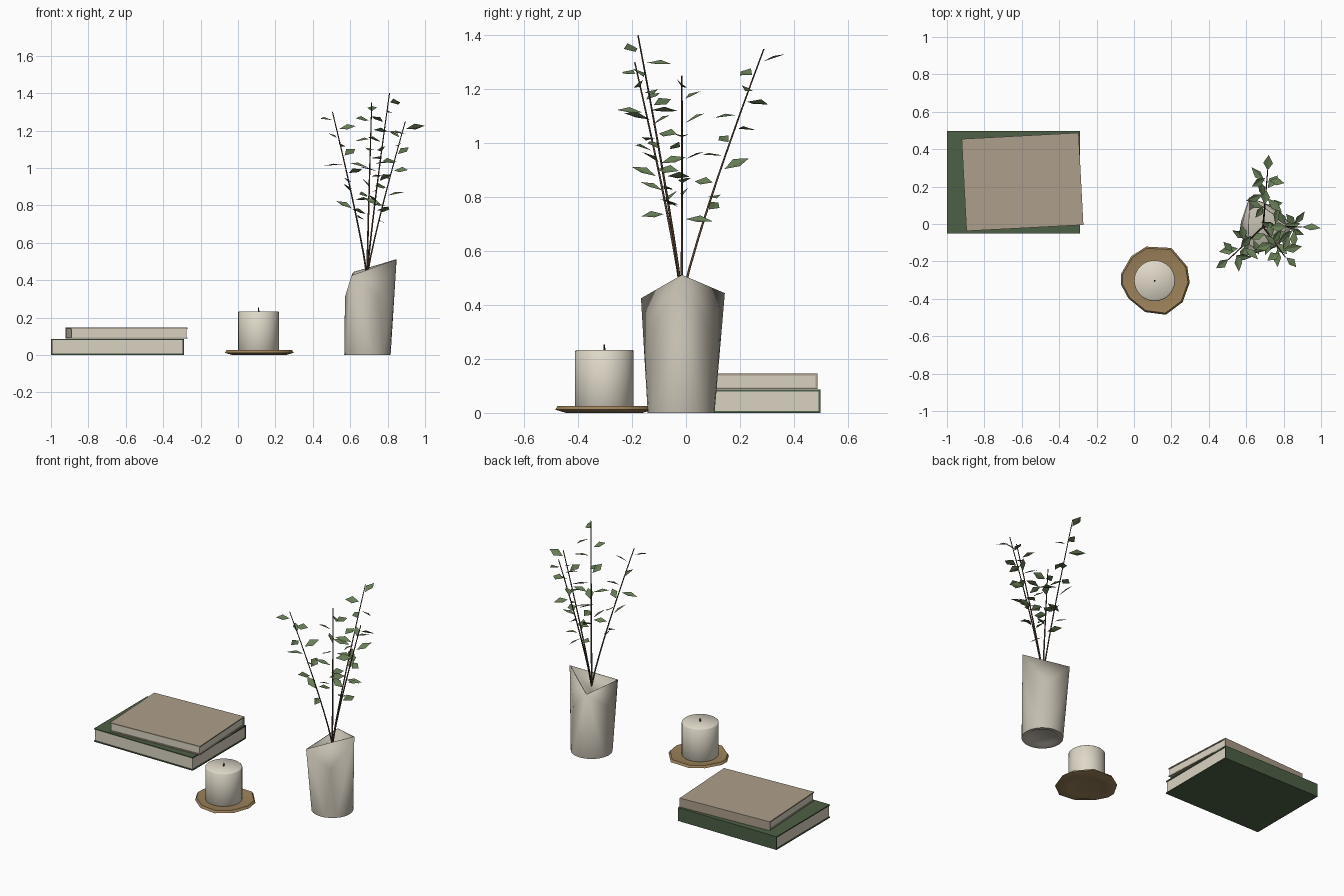
import bpy, bmesh, random
from math import sin, cos, pi, radians, atan2
from mathutils import Vector, Matrix

if "Cube" in bpy.data.objects:
    bpy.data.objects.remove(bpy.data.objects["Cube"])

random.seed(4)


def mat(name, rgb):
    m = bpy.data.materials.new(name)
    m.diffuse_color = (*rgb, 1)
    m.use_nodes = True
    m.node_tree.nodes["Principled BSDF"].inputs["Base Color"].default_value = m.diffuse_color
    return m


GREEN = mat("green_cloth", (0.075, 0.115, 0.06))
TAN = mat("tan_cloth", (0.42, 0.35, 0.26))
PAPER = mat("paper", (0.70, 0.65, 0.54))
WAX = mat("wax", (0.74, 0.69, 0.58))
WOOD = mat("wood", (0.33, 0.22, 0.10))
CLAY = mat("clay", (0.55, 0.51, 0.43))
TWIG = mat("twig", (0.09, 0.055, 0.035))
LEAF = mat("leaf", (0.14, 0.21, 0.095))
BLACK = mat("wick", (0.02, 0.02, 0.02))


def finish(bm, name, material, smooth=None):
    bmesh.ops.recalc_face_normals(bm, faces=bm.faces)
    me = bpy.data.meshes.new(name)
    bm.to_mesh(me)
    bm.free()
    ob = bpy.data.objects.new(name, me)
    bpy.context.collection.objects.link(ob)
    me.materials.append(material)
    if smooth:
        bpy.ops.object.select_all(action='DESELECT')
        ob.select_set(True)
        bpy.context.view_layer.objects.active = ob
        bpy.ops.object.shade_smooth_by_angle(angle=radians(smooth))
    return ob


def add_box(bm, lo, hi, xf):
    lo, hi = Vector(lo), Vector(hi)
    m = xf @ Matrix.Translation((lo + hi) / 2) @ Matrix.Diagonal((*(hi - lo), 1))
    bmesh.ops.create_cube(bm, size=1, matrix=m)


def book(name, center, size, angle, cloth):
    w, d, h = size[0] / 2, size[1] / 2, size[2]
    t, inset = 0.007, 0.005
    xf = Matrix.Translation(center) @ Matrix.Rotation(radians(angle), 4, 'Z')
    bm = bmesh.new()
    add_box(bm, (-w, -d, 0), (w, d, t), xf)
    add_box(bm, (-w, -d, h - t), (w, d, h), xf)
    add_box(bm, (-w, d - t, t), (w, d, h - t), xf)       # spine at the back
    finish(bm, name + "_cover", cloth)
    bm = bmesh.new()
    add_box(bm, (-w + inset, -d + inset, t), (w - inset, d - t, h - t), xf)
    finish(bm, name + "_pages", PAPER)


def loft(name, outline, rings, center, material, smooth=40):
    """Scale an outline through (scale, z) rings and cap both ends."""
    bm = bmesh.new()
    loops = [[bm.verts.new((center[0] + x * s, center[1] + y * s, z)) for x, y in outline]
             for s, z in rings]
    n = len(outline)
    for a, b in zip(loops, loops[1:]):
        for i in range(n):
            j = (i + 1) % n
            bm.faces.new((a[i], a[j], b[j], b[i]))
    bm.faces.new(loops[0])
    bm.faces.new(loops[-1])
    return finish(bm, name, material, smooth)


def circle(n):
    return [(cos(2 * pi * i / n), sin(2 * pi * i / n)) for i in range(n)]


# Stacked books
book("lower_book", (-0.645, 0.223, 0), (0.71, 0.55, 0.086), 0, GREEN)
book("upper_book", (-0.596, 0.225, 0.088), (0.626, 0.493, 0.058), 3, TAN)

# Candle on an irregular dish
C = (0.11, -0.303)
dish = [(-.18, .035), (-.125, .13), (-.045, .182), (.09, .175), (.175, .075),
        (.188, -.01), (.15, -.115), (.06, -.182), (-.05, -.168), (-.14, -.095), (-.18, -.02)]
loft("dish", dish, [(.35, .010), (.6, .008), (.78, 0), (1, .012), (.95, .026), (.8, .021), (.4, .020)],
     C, WOOD, 60)
loft("candle", circle(40), [(.105, .018), (.109, .023), (.109, .229), (.104, .234)], C, WAX, 50)
loft("wick", circle(8), [(.004, .23), (.003, .254)], C, BLACK)

# Vase: round foot rising to a slanted three-cornered rim
V = Vector((0.692, -0.018, 0))
rim = [(.848, -.015, .512), (.617, .144, .444), (.607, -.167, .425)]
bm = bmesh.new()
for x, y in circle(24):
    bm.verts.new((V.x + .124 * x, V.y + .124 * y, 0))
for a in (60, 180, 300):
    bm.verts.new((V.x + .12 * cos(radians(a)), V.y + .12 * sin(radians(a)), .31))
for p in rim:
    bm.verts.new(p)
bmesh.ops.convex_hull(bm, input=bm.verts[:])
top = [f for f in bm.faces if all(v.co.z > .4 for v in f.verts)]
bmesh.ops.delete(bm, geom=top, context='FACES_ONLY')
base = [f for f in bm.faces if all(v.co.z < .001 for v in f.verts)]
base = bmesh.ops.dissolve_faces(bm, faces=base)["region"]
# recessed underside
for inset, depth in ((.02, 0), (.02, .012)):
    bmesh.ops.inset_region(bm, faces=base, thickness=inset)
    for v in base[0].verts:
        v.co.z = depth
vase = finish(bm, "vase", CLAY, 60)
shell = vase.modifiers.new("wall", 'SOLIDIFY')
shell.thickness = 0.008
shell.offset = -1

# Twigs: bowed stems with kite-shaped folded leaves
tips = [(.505, -.19, 1.30), (.715, .289, 1.35), (.81, -.178, 1.40), (.895, -.015, 1.25)]
root = Vector((.69, -.015, .42))


def stem_point(tip, t):
    d = Vector(tip) - root
    k = t ** 1.15
    return root + Vector((d.x * k, d.y * k, d.z * t))


def add_leaf(bm, p, az, pitch, length, width, roll):
    xf = (Matrix.Translation(p) @ Matrix.Rotation(az, 4, 'Z')
          @ Matrix.Rotation(-pitch, 4, 'Y') @ Matrix.Rotation(roll, 4, 'X'))
    pts = [(0, 0, 0), (.5, -.5, .12), (1, 0, 0), (.5, .5, .12)]
    v = [bm.verts.new(xf @ Vector((x * length, y * width, z * width))) for x, y, z in pts]
    bm.faces.new((v[0], v[1], v[2]))
    bm.faces.new((v[0], v[2], v[3]))


leaves = bmesh.new()
COUNT = 12
for n, tip in enumerate(tips):
    cu = bpy.data.curves.new("stem", 'CURVE')
    cu.dimensions = '3D'
    cu.bevel_depth = 0.0045
    cu.bevel_resolution = 1
    cu.use_fill_caps = True
    sp = cu.splines.new('POLY')
    sp.points.add(8)
    for i, q in enumerate(sp.points):
        q.co = (*stem_point(tip, i / 8), 1)
        q.radius = 1.1 - .5 * i / 8
    ob = bpy.data.objects.new("stem_%d" % (n + 1), cu)
    bpy.context.collection.objects.link(ob)
    cu.materials.append(TWIG)
    lean = atan2(tip[1] - root.y, tip[0] - root.x)
    for i in range(COUNT):
        t = .36 + .59 * i / (COUNT - 1)
        az = lean + radians(137.5) * (COUNT - 1 - i) + random.uniform(-.2, .2)
        p = stem_point(tip, t) + Vector((cos(az), sin(az), 0)) * .015
        add_leaf(leaves, p, az, random.uniform(-.15, .45), random.uniform(.075, .105),
                 random.uniform(.04, .052), random.uniform(-.7, .7))
finish(leaves, "leaves", LEAF)
